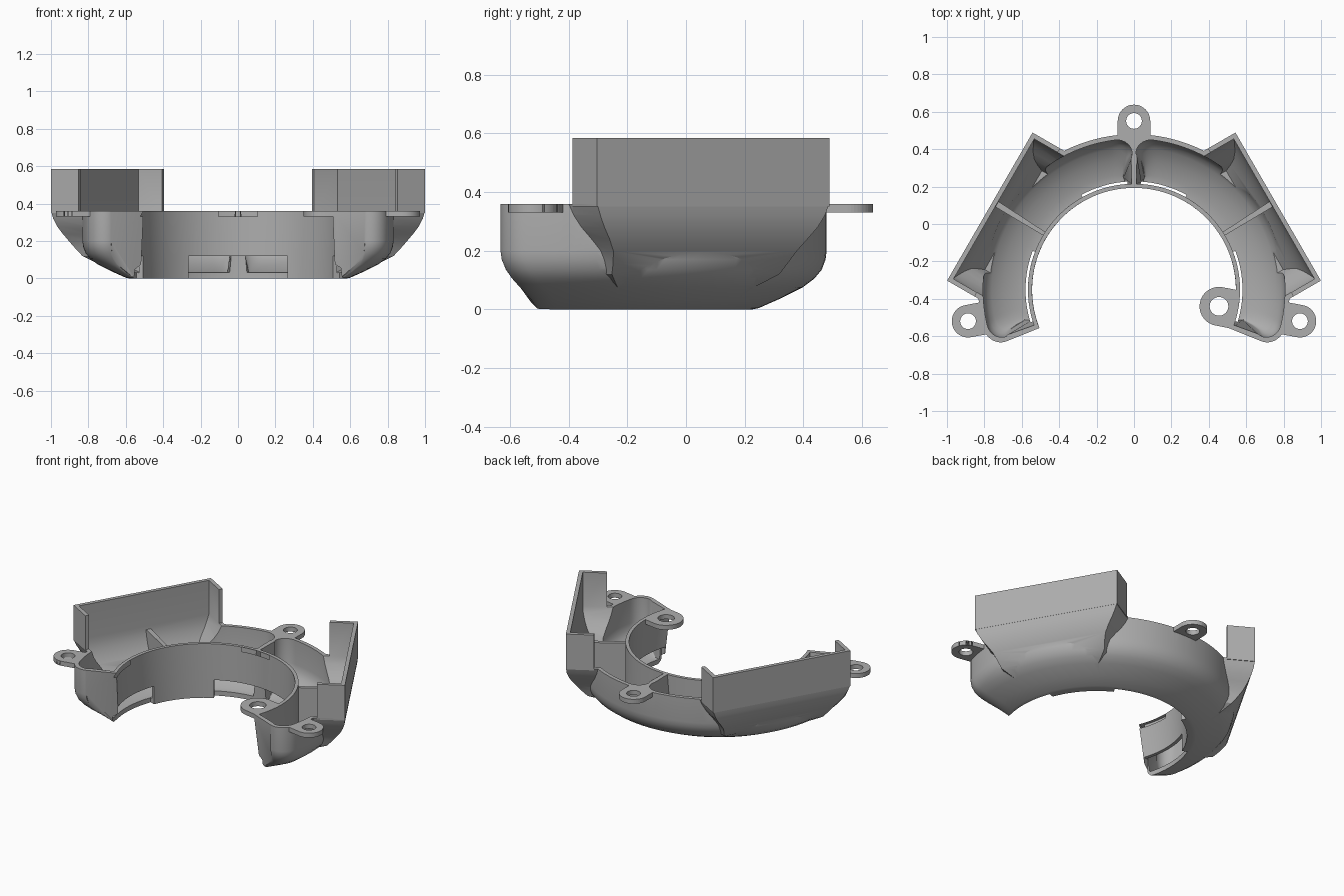
import bpy, bmesh
from math import sin, cos, pi, radians, sqrt
from mathutils import Vector

if "Cube" in bpy.data.objects:
    bpy.data.objects.remove(bpy.data.objects["Cube"])

CY = -0.352            # centre of the arc in y
R_IN, R_OUT = 0.545, 0.832
RIM, TOP = 0.36, 0.585
WALL = 0.025
END = -22

grey = bpy.data.materials.new("plain_grey")
grey.use_nodes = True
colour = (0.42, 0.42, 0.42, 1)
grey.diffuse_color = colour
grey.node_tree.nodes["Principled BSDF"].inputs["Base Color"].default_value = colour


def skin(name, rings):
    """Closed solid through a list of equal-length point rings."""
    bm = bmesh.new()
    loops = [[bm.verts.new(p) for p in ring] for ring in rings]
    n = len(loops[0])
    for a, b in zip(loops, loops[1:]):
        for i in range(n):
            j = (i + 1) % n
            bm.faces.new((a[i], a[j], b[j], b[i]))
    bm.faces.new(loops[0])
    bm.faces.new(loops[-1])
    bmesh.ops.recalc_face_normals(bm, faces=bm.faces[:])
    mesh = bpy.data.meshes.new(name)
    bm.to_mesh(mesh)
    bm.free()
    mesh.materials.append(grey)
    ob = bpy.data.objects.new(name, mesh)
    bpy.context.collection.objects.link(ob)
    return ob


def polar(r, angle, z, t=0):
    a = radians(angle)
    return Vector((r * cos(a) - t * sin(a), CY + r * sin(a) + t * cos(a), z))


def sweep(name, profile, a0, a1, steps, fillet=0.0):
    """Sweep an (r, z) profile around the arc, with optional rounded ends."""
    r0 = min(r for r, z in profile)
    r1 = max(r for r, z in profile)
    length = radians(a1 - a0) * 0.7
    rings = []
    for i in range(steps + 1):
        u = (1 - cos(pi * i / steps)) / 2
        s = min(u, 1 - u) * length
        inset = fillet - sqrt(fillet**2 - (fillet - s)**2) if s < fillet else 0
        ring = []
        for r, z in profile:
            k = (r - r0) / (r1 - r0)
            low = max(0, (0.2 - z) / 0.2)**2 * 0.16 * (0.3 + 0.7 * k)
            shift = low / r * 180 / pi if fillet else 0
            angle = a0 + shift + u * (a1 - a0 - 2 * shift)
            ring.append(polar(r - inset * k, angle, z))
        rings.append(ring)
    return skin(name, rings)


def flare(name, sections, angle, inner):
    """Loft of rectangles facing outward at the given angle."""
    return skin(name, [[polar(inner, angle, z, -t), polar(n, angle, z, -t),
                        polar(n, angle, z, t), polar(inner, angle, z, t)]
                       for z, n, t in sections])


def tab(name, r, angle, radius, z0, z1, reach):
    """Stadium plate: round end at r, straight sides running by reach."""
    side = 1 if reach > 0 else -1
    outline = [(r - side * radius * sin(pi * i / 24), radius * cos(pi * i / 24))
               for i in range(25)]
    outline += [(r + reach, -radius), (r + reach, radius)]
    return skin(name, [[polar(n, angle, z, t) for n, t in outline] for z in (z0, z1)])


def hole(name, r, angle, radius):
    c = polar(r, angle, 0)
    return skin(name, [[c + Vector((radius * cos(pi * i / 16), radius * sin(pi * i / 16), z))
                        for i in range(32)] for z in (0.25, 0.45)])


def combine(target, parts, operation):
    for part in parts:
        part.hide_render = True
        mod = target.modifiers.new("join", 'BOOLEAN')
        mod.operation, mod.solver, mod.object = operation, 'EXACT', part
        bpy.context.view_layer.objects.active = target
        bpy.ops.object.modifier_apply(modifier=mod.name)
        bpy.data.objects.remove(part)


# Curved duct body
body = sweep("duct_body", [(R_IN, RIM), (R_OUT, RIM), (R_OUT, 0.2), (0.828, 0.17),
                           (0.815, 0.135), (0.79, 0.105), (0.75, 0.075), (0.67, 0.035),
                           (0.6, 0.004), (0.58, 0), (R_IN, 0)], END, 180 - END, 120, 0.1)

# Flared inlets on both sides
curve = [(RIM, 0.89, 0.457), (0.32, 0.886, 0.442), (0.28, 0.875, 0.42), (0.24, 0.858, 0.39),
         (0.2, 0.835, 0.362), (0.16, 0.805, 0.345), (0.12, 0.77, 0.33), (0.09, 0.725, 0.29),
         (0.05, 0.66, 0.23)]
solids, cutters = [], []
for a in (30, 150):
    solids.append(flare("inlet_bowl", curve, a, 0.552))
    solids.append(flare("inlet_box", [(0.35, 0.89, 0.457), (TOP, 0.89, 0.457)], a, 0.72))
    inside = [(TOP + 0.1, 0.89 - WALL, 0.457 - WALL)]
    inside += [(z, n - WALL, t - WALL) for z, n, t in curve[:7]]
    cutters.append(flare("inlet_hollow", inside, a, 0.66))

# Mounting tabs: three outside, three inside
outer_tabs = [(0.903, a) for a in (-10.7, 90, 190.7)]
inner_tabs = [(0.463, a) for a in (-11, 90, 191)]
for r, a in outer_tabs:
    solids.append(tab("outer_tab", r, a, 0.087, 0.33, RIM, -0.11))
    cutters.append(hole("outer_hole", r, a, 0.042))
for r, a in inner_tabs:
    solids.append(tab("inner_tab", r, a, 0.104, 0.33, RIM, 0.12))
    cutters.append(hole("inner_hole", r, a, 0.05))
# round off the free ends of the outer tabs
for r, a in outer_tabs:
    c = polar(r, a, 0)
    solids.append(skin("tab_end", [[c + Vector((0.087 * cos(pi * i / 24), 0.087 * sin(pi * i / 24), z))
                                    for i in range(48)] for z in (0.33, RIM)]))

# Hollow channel, left and right of the middle rib
channel = [(0.567, 0.42), (0.807, 0.42), (0.807, 0.2), (0.8, 0.16), (0.785, 0.135),
           (0.76, 0.107), (0.7, 0.075), (0.62, 0.035), (0.567, 0.03)]
for a0, a1 in ((END + 2, 89.2), (90.8, 178 - END)):
    cutters.append(sweep("channel", channel, a0, a1, 60, 0.08))

# Nozzle slots through the foot of the inner wall
slot = [(0.5, 0.12), (0.58, 0.12), (0.58, -0.05), (0.5, -0.05)]
slots = [sweep("nozzle_slot", slot, a0, a1, 30)
         for a0, a1 in ((-18, 21), (61, 119), (159, 198))]

# Ribs across the inlets
rib = [(0.555, 0.34), (0.88, 0.34), (0.85, 0.25), (0.8, 0.16), (0.75, 0.09),
       (0.62, 0.02), (0.555, 0.02)]
ribs = [sweep("inlet_rib", rib, a - 1.1, a + 1.1, 2) for a in (32, 148)]

combine(body, solids, 'UNION')
combine(body, cutters, 'DIFFERENCE')
combine(body, ribs, 'UNION')
combine(body, slots, 'DIFFERENCE')

bpy.ops.object.select_all(action='DESELECT')
body.select_set(True)
bpy.context.view_layer.objects.active = body
bpy.ops.object.shade_smooth_by_angle(angle=radians(30))
